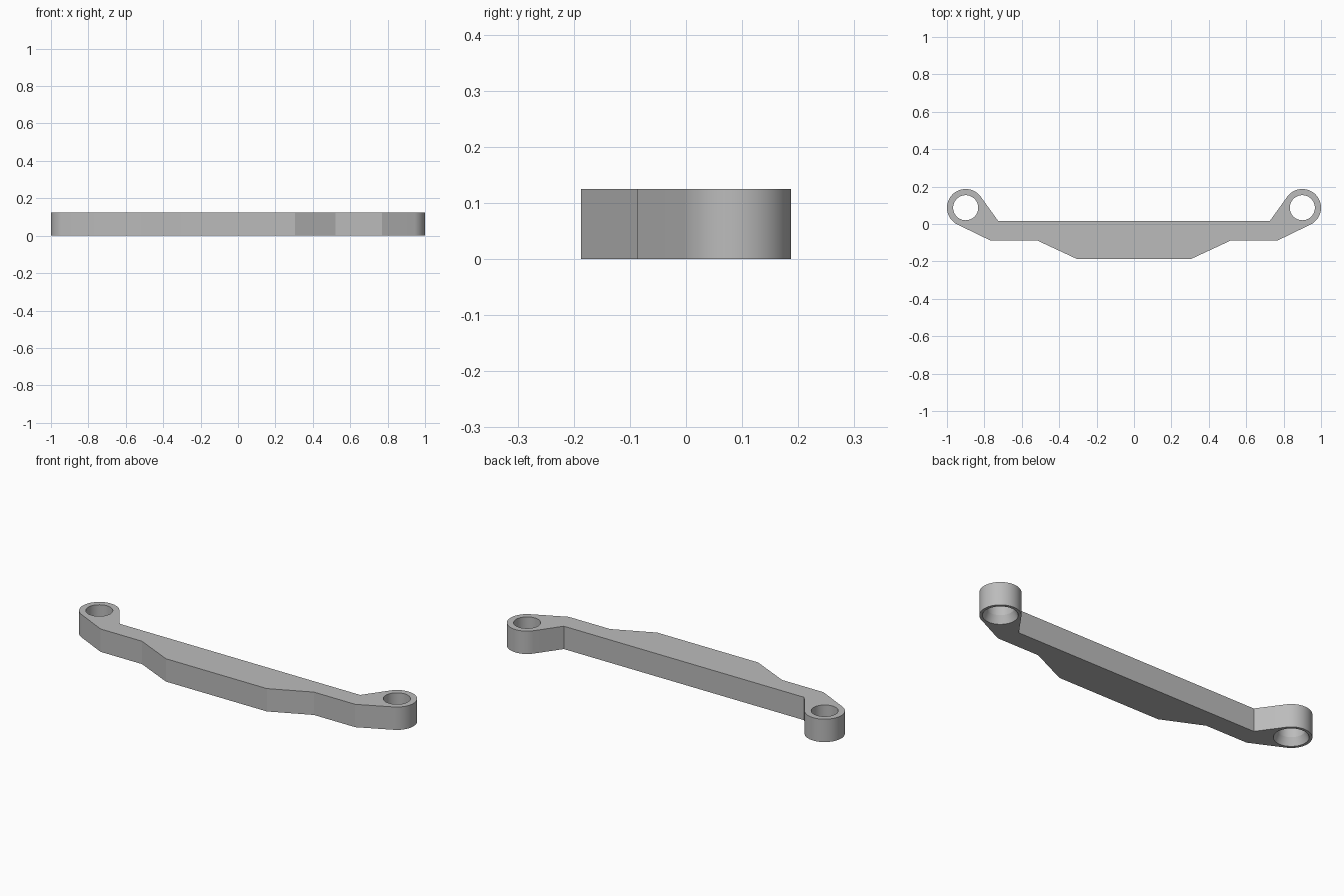
import bpy, bmesh, math
from mathutils import Vector

if "Cube" in bpy.data.objects:
    bpy.data.objects.remove(bpy.data.objects["Cube"])

HEIGHT = 0.125
EAR = Vector((0.9, 0.087))
EAR_R = 0.1
HOLE_R, SINK_R, SINK_DEPTH = 0.067, 0.085, 0.04

grey = bpy.data.materials.new("plain grey")
grey.use_nodes = True
colour = (0.5, 0.5, 0.5, 1)
grey.diffuse_color = colour
grey.node_tree.nodes["Principled BSDF"].inputs["Base Color"].default_value = colour


def make_object(name, bm):
    bmesh.ops.recalc_face_normals(bm, faces=bm.faces)
    mesh = bpy.data.meshes.new(name)
    bm.to_mesh(mesh)
    bm.free()
    mesh.materials.append(grey)
    ob = bpy.data.objects.new(name, mesh)
    bpy.context.collection.objects.link(ob)
    return ob


def tangent_angle(point, side):
    """Angle on the ear circle where a line from point touches it."""
    d = point - EAR
    return math.atan2(d.y, d.x) + side * math.acos(EAR_R / d.length)


# Half outline: front edge, round ear, back edge
front = [Vector(p) for p in ((0.305, -0.187), (0.52, -0.087), (0.77, -0.087))]
back = Vector((0.727, 0.017))
start = tangent_angle(front[-1], 1)
end = tangent_angle(back, -1)
while end < start:
    end += math.tau
steps = 48
arc = [EAR + EAR_R * Vector((math.cos(a), math.sin(a)))
       for a in (start + (end - start) * i / steps for i in range(steps + 1))]
half = front + arc + [back]
outline = half + [Vector((-p.x, p.y)) for p in reversed(half)]

# Bracket body
bm = bmesh.new()
base = bm.faces.new([bm.verts.new((p.x, p.y, 0)) for p in outline])
top = bmesh.ops.extrude_face_region(bm, geom=[base])["geom"]
bmesh.ops.translate(bm, vec=(0, 0, HEIGHT),
                    verts=[g for g in top if isinstance(g, bmesh.types.BMVert)])
bracket = make_object("bracket", bm)

# Countersunk screw holes, wide end underneath
slope = (SINK_R - HOLE_R) / SINK_DEPTH
extra = 0.02
profile = [(0, -extra), (SINK_R + slope * extra, -extra), (HOLE_R, SINK_DEPTH),
           (HOLE_R, HEIGHT + extra), (0, HEIGHT + extra)]
for side in (-1, 1):
    bm = bmesh.new()
    verts = [bm.verts.new((side * EAR.x + r, EAR.y, z)) for r, z in profile]
    edges = [bm.edges.new(pair) for pair in zip(verts, verts[1:])]
    bmesh.ops.spin(bm, geom=verts + edges, cent=(side * EAR.x, EAR.y, 0),
                   axis=(0, 0, 1), angle=math.tau, steps=64)
    bmesh.ops.remove_doubles(bm, verts=bm.verts, dist=0.0001)
    cutter = make_object("hole_cutter", bm)
    cutter.hide_render = True
    bpy.context.view_layer.objects.active = bracket
    cut = bracket.modifiers.new("screw hole", "BOOLEAN")
    cut.operation = "DIFFERENCE"
    cut.solver = "EXACT"
    cut.object = cutter
    bpy.ops.object.modifier_apply(modifier=cut.name)
    bpy.data.objects.remove(cutter)

# Smooth round walls, keep the folds sharp
bpy.ops.object.select_all(action="DESELECT")
bracket.select_set(True)
bpy.context.view_layer.objects.active = bracket
bpy.ops.object.shade_smooth_by_angle(angle=math.radians(15))
